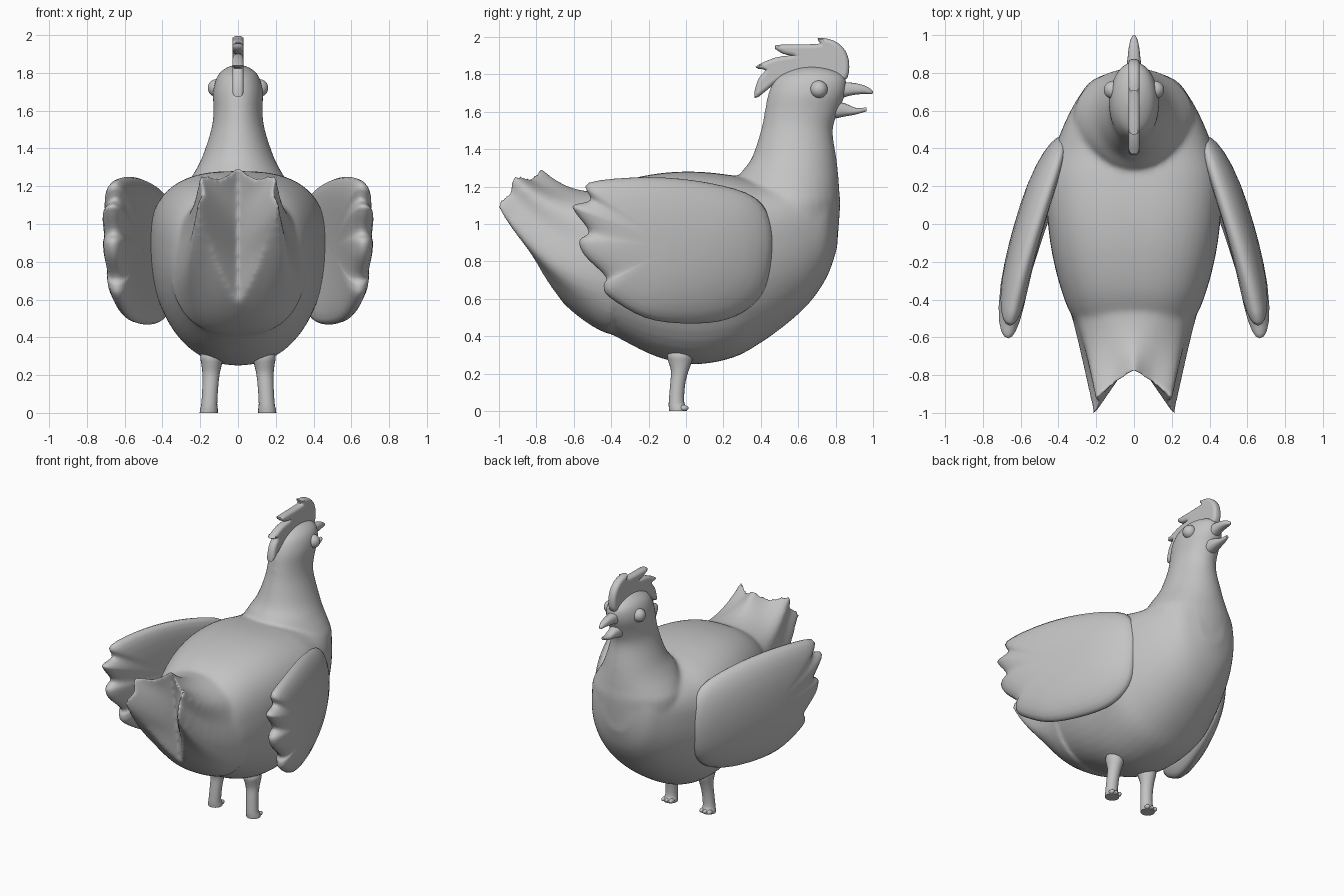
import bpy
import bmesh
from math import sin, cos, pi
from mathutils import Vector

if "Cube" in bpy.data.objects:
    bpy.data.objects.remove(bpy.data.objects["Cube"], do_unlink=True)

GREY = (0.55, 0.55, 0.55, 1)
clay = bpy.data.materials.new("plain grey")
clay.use_nodes = True
clay.diffuse_color = GREY
clay.node_tree.nodes["Principled BSDF"].inputs["Base Color"].default_value = GREY


def spline(points, steps, closed=False):
    """Smooth curve through tuples of any length."""
    pts = [Vector(p) for p in points]
    n = len(pts)
    pick = (lambda i: pts[i % n]) if closed else (lambda i: pts[max(0, min(n - 1, i))])
    out = []
    for i in range(n if closed else n - 1):
        a, b, c, d = (pick(i + k) for k in (-1, 0, 1, 2))
        for s in range(steps):
            t = s / steps
            out.append(b + (c - a) * (t / 2) + (a * 2 - b * 5 + c * 4 - d) * (t * t / 2)
                       + (b * 3 - a - c * 3 + d) * (t ** 3 / 2))
    return out if closed else out + [pts[-1]]


def loft(bm, rings, caps=(True, True)):
    """Skin closed rings of equal length; returns the rings of vertices."""
    rows = [[bm.verts.new(p) for p in ring] for ring in rings]
    n = len(rows[0])
    for a, b in zip(rows, rows[1:]):
        for i in range(n):
            bm.faces.new((a[i], a[(i + 1) % n], b[(i + 1) % n], b[i]))
    for row, wanted in zip((rows[0], rows[-1]), caps):
        if wanted:
            bm.faces.new(row)
    return rows


def finish(obj, angle=60):
    for other in bpy.context.selected_objects:
        other.select_set(False)
    obj.select_set(True)
    bpy.context.view_layer.objects.active = obj
    if obj.type == "CURVE":
        bpy.ops.object.convert(target="MESH")
        obj = bpy.context.object
    obj.data.materials.clear()
    obj.data.materials.append(clay)
    bpy.ops.object.shade_smooth_by_angle(angle=angle * pi / 180)
    return obj


def build(name, bm):
    bmesh.ops.recalc_face_normals(bm, faces=bm.faces[:])
    mesh = bpy.data.meshes.new(name)
    bm.to_mesh(mesh)
    bm.free()
    obj = bpy.data.objects.new(name, mesh)
    bpy.context.collection.objects.link(obj)
    return finish(obj)


def power(value, exponent):
    return abs(value) ** exponent * (1 if value > 0 else -1)


def flat_ring(z, back, front, width, x=0, count=32):
    """Horizontal ellipse between two y limits."""
    mid, half = (back + front) / 2, (front - back) / 2
    return [(x + width * cos(2 * pi * i / count), mid + half * sin(2 * pi * i / count), z)
            for i in range(count)]


def body_ring(y, width, bottom, middle, top, count=48):
    """Upright section: squarish back, rounder belly."""
    ring = []
    for i in range(count):
        c, s = cos(2 * pi * i / count), sin(2 * pi * i / count)
        e = 0.75 if s > 0 else 0.92
        height = top - middle if s > 0 else middle - bottom
        ring.append((width * power(c, e), y, middle + height * power(s, e)))
    return ring


# Body: torso, neck with head, and forked tail, fused into one skin
bm = bmesh.new()
torso = [(-.62, .2, .62, .85, 1.08), (-.5, .32, .475, .83, 1.15), (-.35, .385, .385, .85, 1.225),
         (-.15, .435, .288, .88, 1.27), (.05, .46, .25, .9, 1.28), (.25, .465, .285, .9, 1.26),
         (.4, .42, .365, .92, 1.23), (.55, .36, .475, .95, 1.22), (.67, .295, .59, .97, 1.2),
         (.76, .222, .73, 1, 1.2), (.81, .1, .88, 1.03, 1.15)]
loft(bm, [body_ring(*s) for s in spline(torso, 4)])

neck = [(.9, .35, .81, .31), (1.1, .3, .825, .32), (1.18, .28, .82, .29), (1.26, .285, .815, .24),
        (1.35, .35, .805, .192), (1.5, .4, .785, .142), (1.6, .42, .815, .13),
        (1.7, .44, .855, .133), (1.78, .48, .855, .112), (1.82, .55, .8, .075),
        (1.842, .62, .72, .03)]
loft(bm, [flat_ring(*s) for s in spline(neck, 4)])

# Tail: right half of the rear rim, then the valley line between both halves
rim = spline([(0, -.78, 1.315), (.09, -.84, 1.25), (.2, -.93, 1.27), (.185, -.95, 1.18),
              (.215, -1.015, 1.1), (.15, -.87, .9), (.07, -.75, .7), (0, -.66, .575)], 3)
last = len(rim) - 1
root = [Vector((.36 * power(sin(pi * i / last), .75), -.4,
                .79 + .38 * power(cos(pi * i / last), .85))) for i in range(last + 1)]
tail = []
for step in range(9):
    t = step / 8
    half = []
    for i, (a, b) in enumerate(zip(root, rim)):
        rise = t ** (3 - 1.6 * i / last)
        half.append(Vector((a.x + (b.x - a.x) * t ** .85, a.y + (b.y - a.y) * t,
                            a.z + (b.z - a.z) * rise)))
    tail.append(half + [Vector((-p.x, p.y, p.z)) for p in half[-2:0:-1]])
edge = loft(bm, tail, caps=(True, False))[-1]
valley = [edge[0]]
for i in range(1, last):
    u = i / last
    valley.append(bm.verts.new((0, -.78 + .12 * u ** .7, 1.31 - .73 * u)))
valley.append(edge[last])
for i in range(last):
    for side in (1, -1):
        quad = (edge[side * i], edge[side * (i + 1)], valley[i + 1], valley[i])
        bm.faces.new(list(dict.fromkeys(quad)))
body = build("body", bm)
remesh = body.modifiers.new("fuse", "REMESH")
remesh.mode = "VOXEL"
remesh.voxel_size = 0.012
remesh.use_smooth_shade = True
relax = body.modifiers.new("relax", "SMOOTH")
relax.factor = 0.5
relax.iterations = 20

# Wings: domed shields with scalloped feather tips, sweeping outward to the rear
wing_outline = spline([(-.52, 1.22), (-.2, 1.25), (.12, 1.22), (.37, 1.14), (.46, .98), (.45, .75),
                       (.38, .59), (.22, .49), (0, .468), (-.22, .5), (-.41, .61), (-.44, .67),
                       (-.43, .72), (-.54, .83), (-.57, .91), (-.52, .96), (-.59, 1.06),
                       (-.6, 1.1), (-.51, 1.13)], 4, closed=True)
hub = Vector((-.05, .88))


def wing_point(p, side, bulge):
    back = (.46 - p.x) / 1.06
    sweep = .385 + .46 * back - .18 * back * back
    hang = .09 * (1 - back) * ((p.y - .9) / .4) ** 2
    return (side * (sweep - hang + bulge), p.x, p.y)


for side, label in ((1, "left"), (-1, "right")):
    bm = bmesh.new()
    rings = []
    scales = (.1, .3, .5, .7, .84, .93, .98, 1)
    for sign, order in ((1, scales), (-1, scales[-2::-1])):
        for s in order:
            dome = (1 - s ** 4) ** .5
            depth = .083 * dome if sign > 0 else -.07 * dome
            rings.append([wing_point(hub + (p - hub) * s, side, depth) for p in wing_outline])
    loft(bm, rings)
    build(label + "_wing", bm)

# Legs with small toes, leaning in slightly towards the body
leg = [(0, -.09, .005, .048), (.02, -.092, .005, .047), (.05, -.092, -.01, .042),
       (.14, -.085, -.005, .042), (.21, -.08, .012, .046), (.26, -.093, .03, .055),
       (.3, -.1, .035, .062), (.36, -.08, .02, .04)]
for side, label in ((1, "left"), (-1, "right")):
    bm = bmesh.new()
    loft(bm, [flat_ring(*s, x=side * (.155 - .06 * s[0]), count=20) for s in spline(leg, 3)])
    for spread in (-.03, 0, .03):
        toe = bmesh.ops.create_uvsphere(bm, u_segments=12, v_segments=8, radius=.016)["verts"]
        for v in toe:
            v.co = (v.co.x + side * .155 + spread, v.co.y * 1.6 - .012, v.co.z + .016)
    build(label + "_leg", bm)

# Eyes
for side, label in ((1, "left"), (-1, "right")):
    bm = bmesh.new()
    bmesh.ops.create_uvsphere(bm, u_segments=24, v_segments=16, radius=.047)
    bmesh.ops.translate(bm, verts=bm.verts[:], vec=(side * .113, .71, 1.72))
    build(label + "_eye", bm)

# Beak halves: y, half width, bottom, middle, top
beaks = {"upper_beak": [(.8, .045, 1.66, 1.71, 1.755), (.87, .035, 1.685, 1.715, 1.757),
                        (.94, .027, 1.695, 1.715, 1.745), (.985, .015, 1.695, 1.706, 1.724),
                        (1, .004, 1.698, 1.702, 1.708)],
         "lower_beak": [(.78, .05, 1.56, 1.61, 1.66), (.85, .036, 1.575, 1.605, 1.645),
                        (.91, .026, 1.586, 1.603, 1.62), (.965, .01, 1.603, 1.612, 1.624)]}
for name, stations in beaks.items():
    bm = bmesh.new()
    loft(bm, [body_ring(*s, count=20) for s in spline(stations, 3)])
    build(name, bm)

# Comb: flat rounded plate with swept-back lobes
comb_outline = spline([(.84, 1.77), (.868, 1.84), (.85, 1.92), (.79, 1.975), (.71, 1.99),
                       (.72, 1.96), (.6, 1.955), (.48, 1.95), (.52, 1.915), (.58, 1.9),
                       (.48, 1.885), (.38, 1.84), (.43, 1.825), (.39, 1.77), (.37, 1.68),
                       (.43, 1.72), (.48, 1.76), (.56, 1.8), (.7, 1.81)], 3, closed=True)
curve = bpy.data.curves.new("comb", "CURVE")
curve.dimensions = "2D"
curve.fill_mode = "BOTH"
curve.extrude = .008
curve.bevel_depth = .022
curve.bevel_resolution = 4
curve.offset = -.017
line = curve.splines.new("POLY")
line.points.add(len(comb_outline) - 1)
line.use_cyclic_u = True
for point, p in zip(line.points, comb_outline):
    point.co = (p.x, p.y, 0, 1)
comb = bpy.data.objects.new("comb", curve)
comb.rotation_euler = (pi / 2, 0, pi / 2)
bpy.context.collection.objects.link(comb)
finish(comb)
